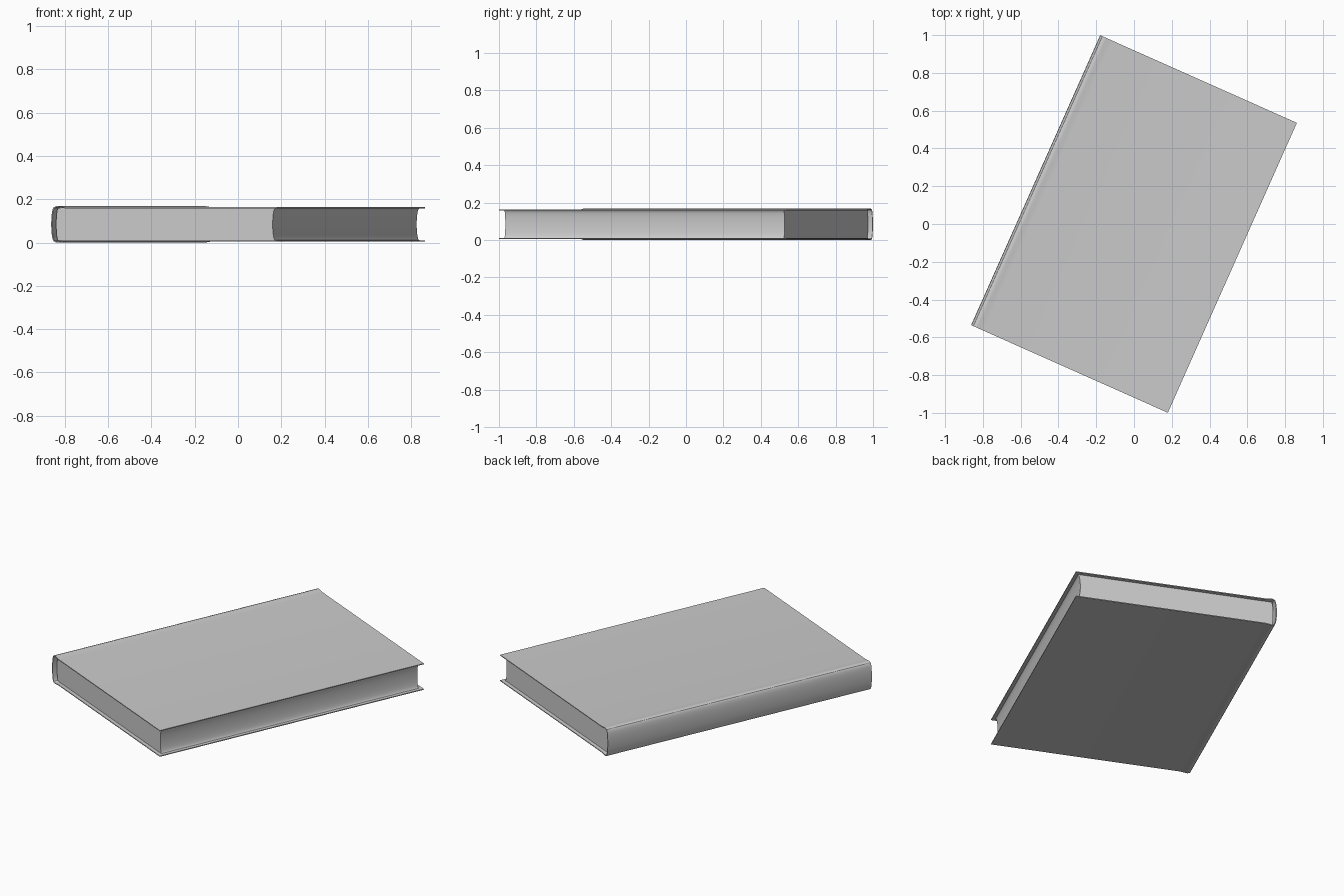
import bpy, bmesh, math

if "Cube" in bpy.data.objects:
    bpy.data.objects.remove(bpy.data.objects["Cube"])

ANGLE = math.radians(-24)   # the book lies turned on the table
MID = 0.084                 # half the total thickness


def finish(name, bm, thickness=0):
    mesh = bpy.data.meshes.new(name)
    bm.to_mesh(mesh)
    bm.free()
    ob = bpy.data.objects.new(name, mesh)
    bpy.context.collection.objects.link(ob)
    ob.rotation_euler.z = ANGLE
    bpy.ops.object.select_all(action='DESELECT')
    ob.select_set(True)
    bpy.context.view_layer.objects.active = ob
    if thickness:
        mod = ob.modifiers.new("Thickness", 'SOLIDIFY')
        mod.thickness = thickness
        mod.offset = -1
        mod.use_even_offset = True
        bpy.ops.object.modifier_apply(modifier=mod.name)
    bpy.ops.object.shade_smooth_by_angle(angle=math.radians(30))
    return ob


def extrude(profile, half_len, closed):
    """Sweep an (x, height from middle) profile along y."""
    bm = bmesh.new()
    a, b = [[bm.verts.new((x, y, MID + z)) for x, z in profile]
            for y in (-half_len, half_len)]
    n = len(profile)
    for i in range(n if closed else n - 1):
        j = (i + 1) % n
        bm.faces.new((a[i], b[i], b[j], a[j]))
    if closed:
        bm.faces.new(a)
        bm.faces.new(b)
        bmesh.ops.recalc_face_normals(bm, faces=bm.faces)
    return bm


def bulge(x, depth, half_h, steps=16):
    """Flattened arc from top to bottom, bowed towards -x."""
    pts = []
    for i in range(steps + 1):
        t = math.pi * (i / steps - 0.5)
        pts.append((x - depth * max(math.cos(t), 0) ** 0.8,
                    -half_h * math.sin(t)))
    return pts


# Cover: two boards with a raised hinge, joined by the rounded spine
board = [(0.57, 0.079), (-0.50, 0.079), (-0.52, 0.081), (-0.535, 0.0835), (-0.545, 0.084)]
spine = bulge(-0.552, 0.018, 0.081)
cover = board + spine + [(x, -z) for x, z in reversed(board)]
finish("cover", extrude(cover, 0.84, False), 0.005)

# Page block: rounded at the spine, hollow at the fore edge
back = bulge(-0.543, 0.012, 0.0745)
fore = [(x, -z) for x, z in bulge(0.555, 0.016, 0.0745)]
finish("pages", extrude(back + fore, 0.8175, True))
